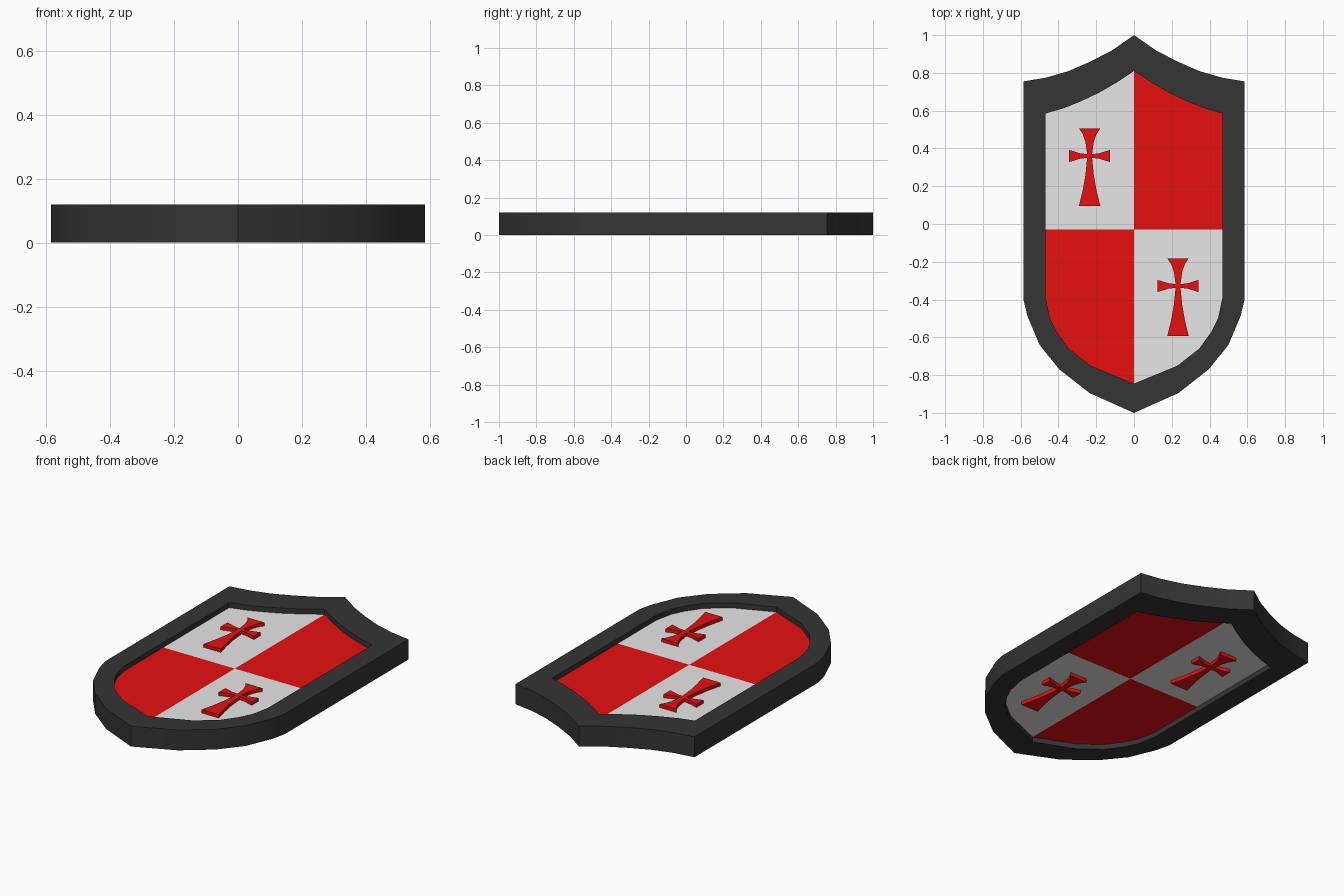
import bpy, bmesh
from mathutils import Vector

cube = bpy.data.objects.get("Cube")
if cube:
    bpy.data.objects.remove(cube, do_unlink=True)

HEIGHT = 0.12      # full thickness of the rim
RECESS = 0.03      # depth of the panel below the rim on both sides
RELIEF = 0.02      # how far the crosses stand out of the panel
SPLIT_Y = -0.03    # line between upper and lower quarters


def material(name, rgb):
    mat = bpy.data.materials.new(name)
    mat.use_nodes = True
    colour = (*rgb, 1)
    mat.diffuse_color = colour
    mat.node_tree.nodes["Principled BSDF"].inputs["Base Color"].default_value = colour
    return mat


charcoal = material("charcoal", (0.035, 0.035, 0.035))
white = material("white", (0.8, 0.8, 0.8))
red = material("red", (0.8, 0.005, 0.005))


def mirrored(half):
    """Close a right-hand half outline, listed top to bottom, across x = 0."""
    return half + [(-x, y) for x, y in reversed(half) if x > 0]


def finish(name, bm, mats):
    bmesh.ops.recalc_face_normals(bm, faces=bm.faces)
    mesh = bpy.data.meshes.new(name)
    bm.to_mesh(mesh)
    bm.free()
    for mat in mats:
        mesh.materials.append(mat)
    obj = bpy.data.objects.new(name, mesh)
    bpy.context.collection.objects.link(obj)
    return obj


def slab(outline, low, high):
    """Extrude a flat outline between two heights."""
    bm = bmesh.new()
    face = bm.faces.new([bm.verts.new((x, y, low)) for x, y in outline])
    moved = bmesh.ops.extrude_face_region(bm, geom=[face], use_keep_orig=True)["geom"]
    verts = [v for v in moved if isinstance(v, bmesh.types.BMVert)]
    bmesh.ops.translate(bm, verts=verts, vec=(0, 0, high - low))
    return bm


outer = mirrored([(0, 1), (0.115, 0.92), (0.23, 0.86), (0.345, 0.81), (0.465, 0.775),
                  (0.585, 0.755), (0.585, -0.4), (0.565, -0.485), (0.5, -0.64),
                  (0.395, -0.77), (0.235, -0.895), (0, -1)])
inner = mirrored([(0, 0.81), (0.09, 0.75), (0.185, 0.695), (0.28, 0.65), (0.375, 0.612),
                  (0.468, 0.585), (0.468, -0.39), (0.445, -0.5), (0.41, -0.57),
                  (0.345, -0.66), (0.23, -0.75), (0, -0.845)])

# Rim: four rings joined into a closed band
bm = bmesh.new()
rings = [[bm.verts.new((x, y, z)) for x, y in line]
         for line, z in ((outer, 0), (outer, HEIGHT), (inner, HEIGHT), (inner, 0))]
count = len(outer)
for k in range(4):
    a, b = rings[k], rings[(k + 1) % 4]
    for i in range(count):
        j = (i + 1) % count
        bm.faces.new((a[i], a[j], b[j], b[i]))
rim = finish("rim", bm, [charcoal])
bpy.context.view_layer.objects.active = rim
rim.select_set(True)
bpy.ops.object.shade_smooth_by_angle()

# Panel: cut into quarters and coloured alternately
bm = slab(inner, RECESS, HEIGHT - RECESS)
for point, normal in (((0, 0, 0), (1, 0, 0)), ((0, SPLIT_Y, 0), (0, 1, 0))):
    bmesh.ops.bisect_plane(bm, geom=bm.verts[:] + bm.edges[:] + bm.faces[:],
                           plane_co=Vector(point), plane_no=Vector(normal))
for face in bm.faces:
    c = face.calc_center_median()
    face.material_index = 1 if c.x * (c.y - SPLIT_Y) > 0 else 0
finish("quartered_panel", bm, [white, red])

# Crosses: flared arms, raised on both faces of the panel
cross = mirrored([(0, 0.145), (0.056, 0.145), (0.036, 0.115), (0.022, 0.075), (0.013, 0.01),
                  (0.05, 0.014), (0.108, 0.032), (0.108, -0.032), (0.05, -0.014),
                  (0.013, -0.01), (0.022, -0.1), (0.036, -0.18), (0.057, -0.265),
                  (0, -0.265)])
for name, cx, cy in (("upper_cross", -0.235, 0.36), ("lower_cross", 0.233, -0.328)):
    bm = slab([(x + cx, y + cy) for x, y in cross],
              RECESS - RELIEF, HEIGHT - RECESS + RELIEF)
    finish(name, bm, [red])
